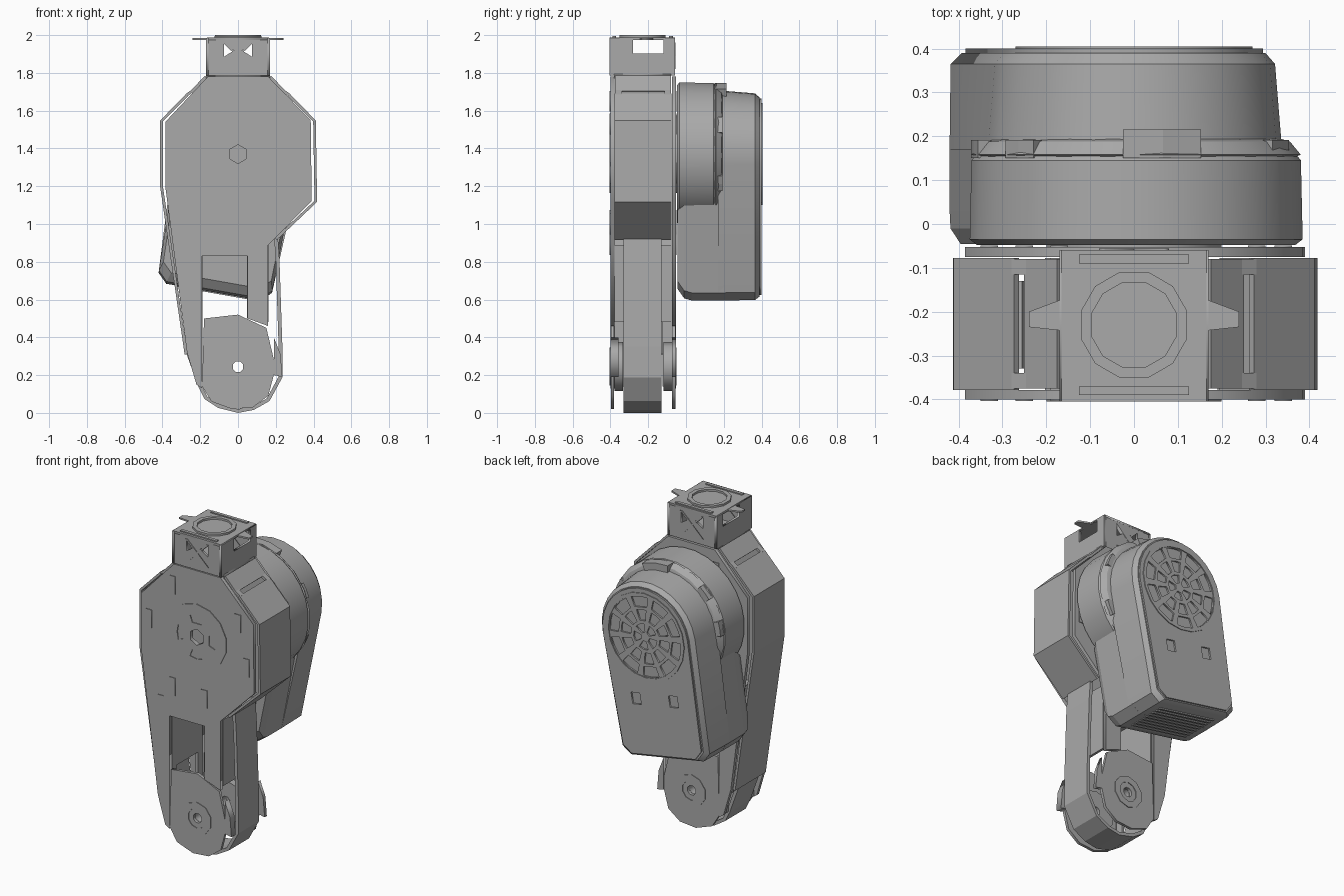
import bpy, bmesh, math
from mathutils import Matrix

if "Cube" in bpy.data.objects:
    bpy.data.objects.remove(bpy.data.objects["Cube"])

GREY = (0.4, 0.4, 0.4, 1)
metal = bpy.data.materials.new("plain grey")
metal.use_nodes = True
metal.diffuse_color = GREY
metal.node_tree.nodes["Principled BSDF"].inputs["Base Color"].default_value = GREY

FRONT = Matrix.Rotation(math.pi / 2, 4, 'X')       # outline x,z facing front
TOP = Matrix.Identity(4)
SIDE = Matrix.Rotation(math.pi / 2, 4, 'Z') @ FRONT  # outline y,z facing +x
TILT = math.radians(-10)
HUB_Z = 1.37


def finish(ob, smooth=False):
    bpy.context.collection.objects.link(ob)
    ob.data.materials.append(metal)
    bpy.ops.object.select_all(action='DESELECT')
    ob.select_set(True)
    bpy.context.view_layer.objects.active = ob
    if smooth:
        bpy.ops.object.shade_smooth_by_angle(angle=math.radians(32))


def ring(r, n=12, cx=0, cz=0, phase=0.5):
    return [(cx + r * math.cos((i + phase) * math.tau / n),
             cz + r * math.sin((i + phase) * math.tau / n)) for i in range(n)]


def rect(cx, cz, w, h):
    return [(cx - w / 2, cz - h / 2), (cx + w / 2, cz - h / 2),
            (cx + w / 2, cz + h / 2), (cx - w / 2, cz + h / 2)]


def sector(r0, r1, a, half, cz):
    pts = [(r1, a - half), (r1, a), (r1, a + half), (r0, a + half), (r0, a - half)]
    return [(r * math.cos(t), cz + r * math.sin(t)) for r, t in pts]


def plate(name, loops, lo, hi, frame=FRONT):
    """Flat plate: first loop is the outline, the rest are openings."""
    cu = bpy.data.curves.new(name, 'CURVE')
    cu.dimensions, cu.fill_mode = '2D', 'BOTH'
    cu.extrude = (hi - lo) / 2
    for loop in loops:
        sp = cu.splines.new('POLY')
        sp.points.add(len(loop) - 1)
        for p, (a, b) in zip(sp.points, loop):
            p.co = (a, b, 0, 1)
        sp.use_cyclic_u = True
    tmp = bpy.data.objects.new(name + "_outline", cu)
    me = bpy.data.meshes.new_from_object(tmp)
    bpy.data.objects.remove(tmp)
    me.materials.clear()
    mid = (lo + hi) / 2
    shift = (0, mid, 0) if frame is FRONT else (mid, 0, 0) if frame is SIDE else (0, 0, mid)
    me.transform(Matrix.Translation(shift) @ frame)
    finish(bpy.data.objects.new(name, me))


def loft(name, sections, smooth=True):
    """Skin between (y, outline) sections and cap both ends."""
    bm = bmesh.new()
    rows = [[bm.verts.new((x, y, z)) for x, z in pts] for y, pts in sections]
    n = len(rows[0])
    for a, b in zip(rows, rows[1:]):
        for i in range(n):
            bm.faces.new((a[i], a[(i + 1) % n], b[(i + 1) % n], b[i]))
    bm.faces.new(rows[0])
    bm.faces.new(rows[-1])
    bmesh.ops.recalc_face_normals(bm, faces=bm.faces)
    me = bpy.data.meshes.new(name)
    bm.to_mesh(me)
    bm.free()
    finish(bpy.data.objects.new(name, me), smooth)


def wall(name, path, y0, y1, thick=0.015):
    """Bent strip following an x,z path."""
    bm = bmesh.new()
    rows = [[bm.verts.new((x, y, z)) for y in (y0, y1)] for x, z in path]
    for a, b in zip(rows, rows[1:]):
        bm.faces.new((a[0], a[1], b[1], b[0]))
    me = bpy.data.meshes.new(name)
    bm.to_mesh(me)
    bm.free()
    ob = bpy.data.objects.new(name, me)
    mod = ob.modifiers.new("thickness", 'SOLIDIFY')
    mod.thickness, mod.offset = thick, 0
    finish(ob)


# Side plates of the arm, with the round joint ends
arm = [(-0.16, 1.78), (0.16, 1.78), (0.385, 1.55), (0.39, 1.12), (0.16, 0.89), (0.16, 0.46),
       (0.05, 0.5), (0.05, 0.83), (-0.19, 0.83), (-0.19, 0.13), (-0.22, 0.15), (-0.27, 0.32),
       (-0.385, 1.2), (-0.385, 1.54)]
joint = [(-0.18, 0.5), (0, 0.52), (0.15, 0.45), (0.2, 0.24), (0.16, 0.09), (0.08, 0.03),
         (-0.03, 0.02), (-0.14, 0.06), (-0.19, 0.14)]
wedge = [(0.19, 0.4), (0.225, 0.31), (0.235, 0.19), (0.19, 0.2)]
tabs = [(-0.33, 1.4), (0.28, 1.53), (0.34, 1.27), (-0.25, 0.89), (-0.17, 1.02), (-0.17, 1.65), (0.05, 1.0)]
for side, y0, y1, out in (("front", -0.4, -0.378, -1), ("back", -0.075, -0.053, 1)):
    plate(side + "_arm_plate", [arm, ring(0.05, 6, 0, HUB_Z)], y0, y1)
    plate(side + "_joint_plate", [joint, ring(0.03, 8, 0, 0.245)], y0 + 0.002, y1 - 0.002)
    plate(side + "_joint_wedge", [wedge], y0, y1 + 0.02 if out < 0 else y1)
    face = y0 - 0.004 if out < 0 else y1
    plate(side + "_joint_collar", [ring(0.1, 10, 0, 0.245), ring(0.06, 10, 0, 0.245)], face, face + 0.004)
    slots = [sector(0.09, 0.135, k * math.pi / 2, 0.35, HUB_Z) for k in range(4)]
    plate(side + "_hub_disc", [ring(0.205, 14, 0, HUB_Z), ring(0.05, 6, 0, HUB_Z)] + slots, face - 0.001, face + 0.005)
    for i, (x, z) in enumerate(tabs):
        plate(f"{side}_tab_{i}", [rect(x, z, 0.04, 0.11)], face, face + 0.004)
    # Inner bosses around the lower axle
    b0 = y1 if out < 0 else y0 - 0.045
    plate(side + "_axle_boss", [ring(0.13, 10, 0, 0.245), ring(0.03, 8, 0, 0.245)], b0, b0 + 0.045)

# Covers and walls that close the sides of the arm
for s, label in ((1, "left"), (-1, "right")):
    wall(label + "_shoulder_cover", [(s * 0.17, 1.78), (s * 0.245, 1.7)], -0.375, -0.08)
    lower = [(0.412, 1.12), (0.2, 0.92)] if s > 0 else [(-0.405, 1.2), (-0.275, 0.31)]
    wall(label + "_side_cover", [(s * 0.268, 1.685), (s * 0.405, 1.545)] + lower, -0.378, -0.078)
    for y0, y1 in ((-0.375, -0.34), (-0.115, -0.08)):
        wall(label + "_shoulder_rail", [(s * 0.24, 1.705), (s * 0.275, 1.68)], y0, y1)
wall("left_lower_band", [(0.2, 0.95), (0.21, 0.8), (0.225, 0.35), (0.225, 0.19), (0.16, 0.07), (0.08, 0.025),
                         (0, 0.01), (-0.1, 0.035), (-0.17, 0.08), (-0.2, 0.14), (-0.265, 0.32)], -0.33, -0.13, 0.02)
wall("left_leg_inner_wall", [(0.155, 0.89), (0.155, 0.48)], -0.378, -0.078)
wall("right_leg_inner_wall", [(-0.195, 0.84), (-0.195, 0.5)], -0.378, -0.078)
for y0, y1 in ((-0.378, -0.33), (-0.125, -0.078)):
    wall("inner_leg_rail", [(0.055, 0.83), (0.055, 0.5)], y0, y1)
    wall("inner_leg_rail", [(-0.195, 0.5), (-0.195, 0.14)], y0, y1)
wall("leg_crossbar", [(-0.19, 0.84), (0.16, 0.84)], -0.378, -0.078)

# Neck frame on top
for y0 in (-0.4, -0.075):
    plate("neck_panel", [rect(0, 1.88, 0.33, 0.19)] +
          [[(s * 0.02, 1.92), (s * 0.075, 1.955), (s * 0.075, 1.885)] for s in (1, -1)], y0, y0 + 0.015)
    for s in (1, -1):
        plate("neck_brace", [[(-0.08 * s, 1.82), (-0.065 * s, 1.82), (0.08 * s, 1.96), (0.065 * s, 1.96)]],
              y0 - 0.004, y0 + 0.019)
for x0 in (-0.17, 0.155):
    plate("neck_side", [rect(-0.232, 1.885, 0.345, 0.2), rect(-0.2, 1.94, 0.16, 0.075)], x0, x0 + 0.015, SIDE)
plate("neck_base", [rect(0, -0.23, 0.34, 0.3)], 1.77, 1.795, TOP)
plate("neck_cap", [rect(0, -0.232, 0.33, 0.345)], 1.975, 1.988, TOP)
plate("neck_cap_ring", [ring(0.125, 12, 0, -0.23), ring(0.1, 12, 0, -0.23)], 1.985, 2.0, TOP)
for s in (1, -1):
    plate("neck_fin", [[(s * 0.1, -0.25), (s * 0.24, -0.235), (s * 0.24, -0.2), (s * 0.16, -0.17), (s * 0.1, -0.19)]],
          1.975, 1.985, TOP)
    plate("neck_cap_bar", [rect(0, -0.23 + s * 0.15, 0.25, 0.02)], 1.985, 1.995, TOP)

# Motor drum behind the arm
loft("hub_neck", [(y, ring(0.18, 20, 0, HUB_Z)) for y in (-0.06, -0.035)])
loft("motor_drum", [(y, ring(r, 28, 0.005, HUB_Z)) for y, r in
                    ((-0.048, 0.365), (-0.035, 0.382), (0.145, 0.378), (0.155, 0.37))])
loft("drum_flange", [(y, ring(r, 20, 0.005, HUB_Z)) for y, r in
                     ((0.15, 0.36), (0.158, 0.38), (0.188, 0.355), (0.194, 0.335))])
block = sector(0.33, 0.378, math.radians(80), 0.24, HUB_Z)
loft("flange_clip", [(0.15, block), (0.215, block)], False)
for a in (25, 135, 170, 215, -25):
    block = sector(0.34, 0.372, math.radians(a), 0.12, HUB_Z)
    loft("flange_lug", [(0.15, block), (0.192, block)], False)


# Tilted motor housing
def turned(pts):
    c, s = math.cos(TILT), math.sin(TILT)
    return [(x * c - z * s, HUB_Z + x * s + z * c) for x, z in pts]


def body(r, w, depth, cut=0.05):
    arc = [(r * math.cos(math.pi * i / 14), r * math.sin(math.pi * i / 14)) for i in range(15)]
    return arc + [(-w, cut - depth), (cut - w, -depth), (w - cut, -depth), (w, cut - depth)]


loft("motor_housing", [(y, turned(body(*k))) for y, k in
                       ((0.17, (0.338, 0.305, 0.742)), (0.365, (0.322, 0.303, 0.74)), (0.39, (0.3, 0.28, 0.725)))])


def box_section(w, top, depth, cut=0.05):
    return turned([(w + 0.01, top), (-w - 0.01, top), (-w, cut - depth), (cut - w, -depth),
                   (w - cut, -depth), (w, cut - depth)])


loft("housing_foot", [(-0.046, box_section(0.29, -0.25, 0.68)), (-0.01, box_section(0.305, -0.22, 0.73)),
                      (0.03, box_section(0.305, -0.2, 0.742)), (0.2, box_section(0.305, -0.1, 0.742))], False)

# Back cover with fan openings
fan = []
for k in range(10):
    a = (k + 0.5) * math.tau / 10
    fan += [sector(0.185, 0.245, a, 0.23, 0), sector(0.1, 0.165, a, 0.2, 0)]
fan += [sector(0.03, 0.08, k * math.tau / 5, 0.4, 0) for k in range(5)]
vents = [rect(x, -0.38, 0.06, 0.07) for x in (-0.13, 0.13)]
plate("back_cover", [turned(l) for l in [body(0.294, 0.272, 0.718)] + fan + vents], 0.388, 0.4)
plate("fan_rim", [turned(ring(0.27, 20)), turned(ring(0.25, 20))], 0.398, 0.405)

# Louvres under the housing
for i in range(9):
    y = 0.06 + i * 0.03
    bar = turned(rect(0, -0.742, 0.4, 0.012))
    loft("vent_louvre", [(y, bar), (y + 0.012, bar)], False)
